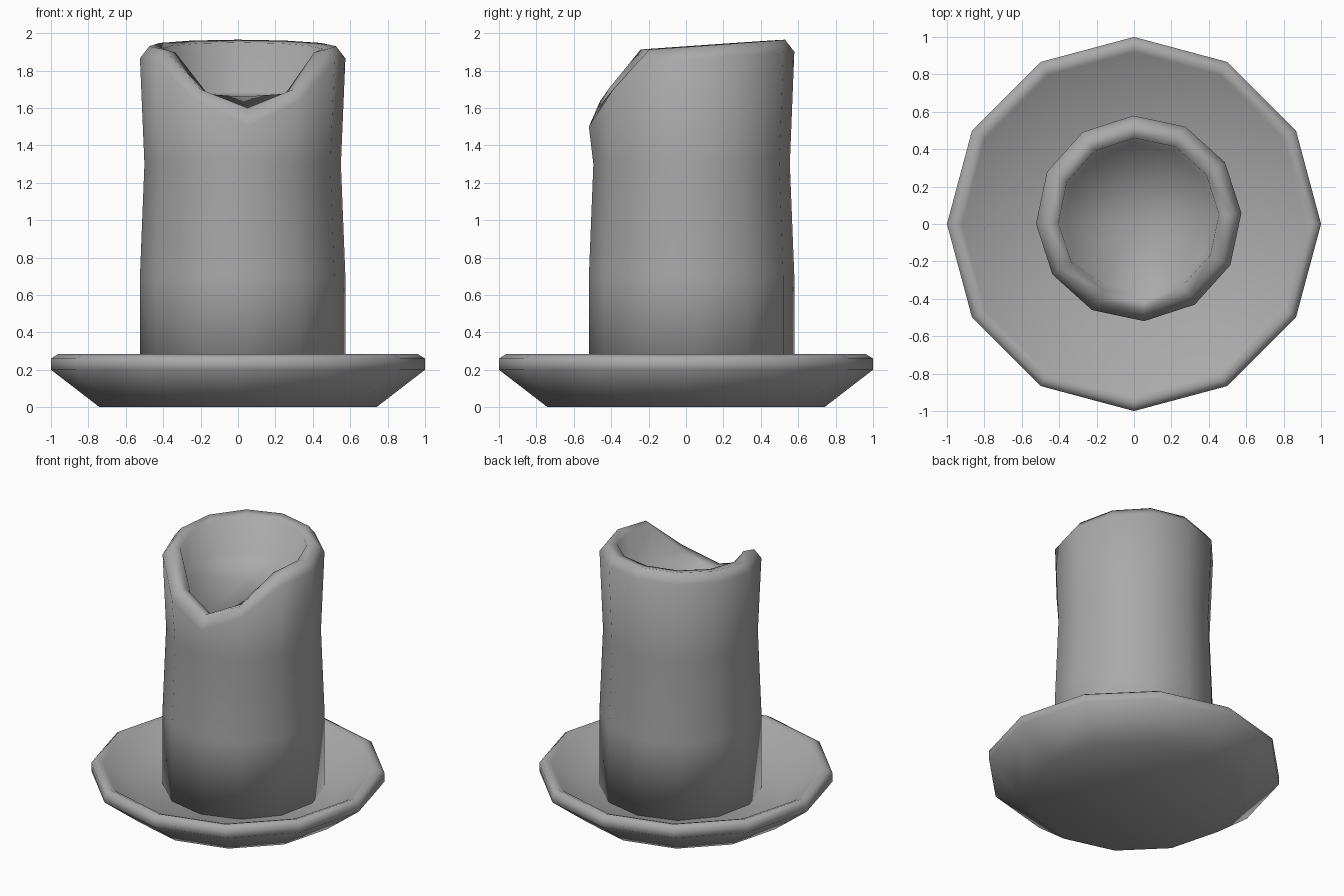
import bpy, math

SIDES = 12

cube = bpy.data.objects.get("Cube")
if cube:
    bpy.data.objects.remove(cube)

grey = bpy.data.materials.new("plain grey")
grey.use_nodes = True
colour = (0.4, 0.4, 0.4, 1)
grey.diffuse_color = colour
grey.node_tree.nodes["Principled BSDF"].inputs["Base Color"].default_value = colour


def ring(radius, heights, centre=(0, 0), turn=0):
    """One loop of points; heights is a number or a function of side index."""
    points = []
    for i in range(SIDES):
        a = math.radians(turn) + math.tau * i / SIDES
        z = heights(i) if callable(heights) else heights
        points.append((centre[0] + radius * math.cos(a),
                       centre[1] + radius * math.sin(a), z))
    return points


def loft(name, rings, cap_start, cap_end):
    """Skin a stack of rings and close both ends with fans."""
    verts = [p for r in rings for p in r] + [cap_start, cap_end]
    start, end = len(verts) - 2, len(verts) - 1
    last = (len(rings) - 1) * SIDES
    faces = []
    for i in range(SIDES):
        j = (i + 1) % SIDES
        for k in range(0, last, SIDES):
            faces.append((k + i, k + j, k + SIDES + j, k + SIDES + i))
        faces.append((start, j, i))
        faces.append((end, last + i, last + j))
    mesh = bpy.data.meshes.new(name)
    mesh.from_pydata(verts, [], faces)
    mesh.materials.append(grey)
    mesh.shade_smooth()
    obj = bpy.data.objects.new(name, mesh)
    bpy.context.collection.objects.link(obj)
    return obj


# Dish: sloped underside, rounded rim, shallow hollow
dish_profile = [(0.74, 0), (1, 0.2), (1, 0.26), (0.96, 0.285),
                (0.92, 0.27), (0.72, 0.13)]
loft("dish", [ring(r, z) for r, z in dish_profile], (0, 0, 0), (0, 0, 0.12))

# Candle: slightly waisted column, melted rim with a notch at the front
CENTRE, TURN = (0.025, 0.03), -87   # the first side points to the front


def rim_height(i):
    step = min(i, SIDES - i)
    if step < 2:
        return (1.6, 1.7)[step]
    return 1.93 - 0.035 * math.cos(math.tau * step / SIDES)


def shoulder_height(i):
    return rim_height(i) - (0.1 if i == 0 else 0.065)


def lip_height(i):
    return rim_height(i) - 0.015


def hollow_height(i):
    return {0: 1.54, 1: 1.62, SIDES - 1: 1.62}.get(i, 1.685)


candle_rings = [(0.55, 0.12), (0.55, 0.7), (0.526, 1.3),
                (0.55, shoulder_height), (0.5, rim_height),
                (0.43, lip_height), (0.4, hollow_height)]
loft("candle", [ring(r, z, CENTRE, TURN) for r, z in candle_rings],
     (*CENTRE, 0.12), (*CENTRE, 1.66))
